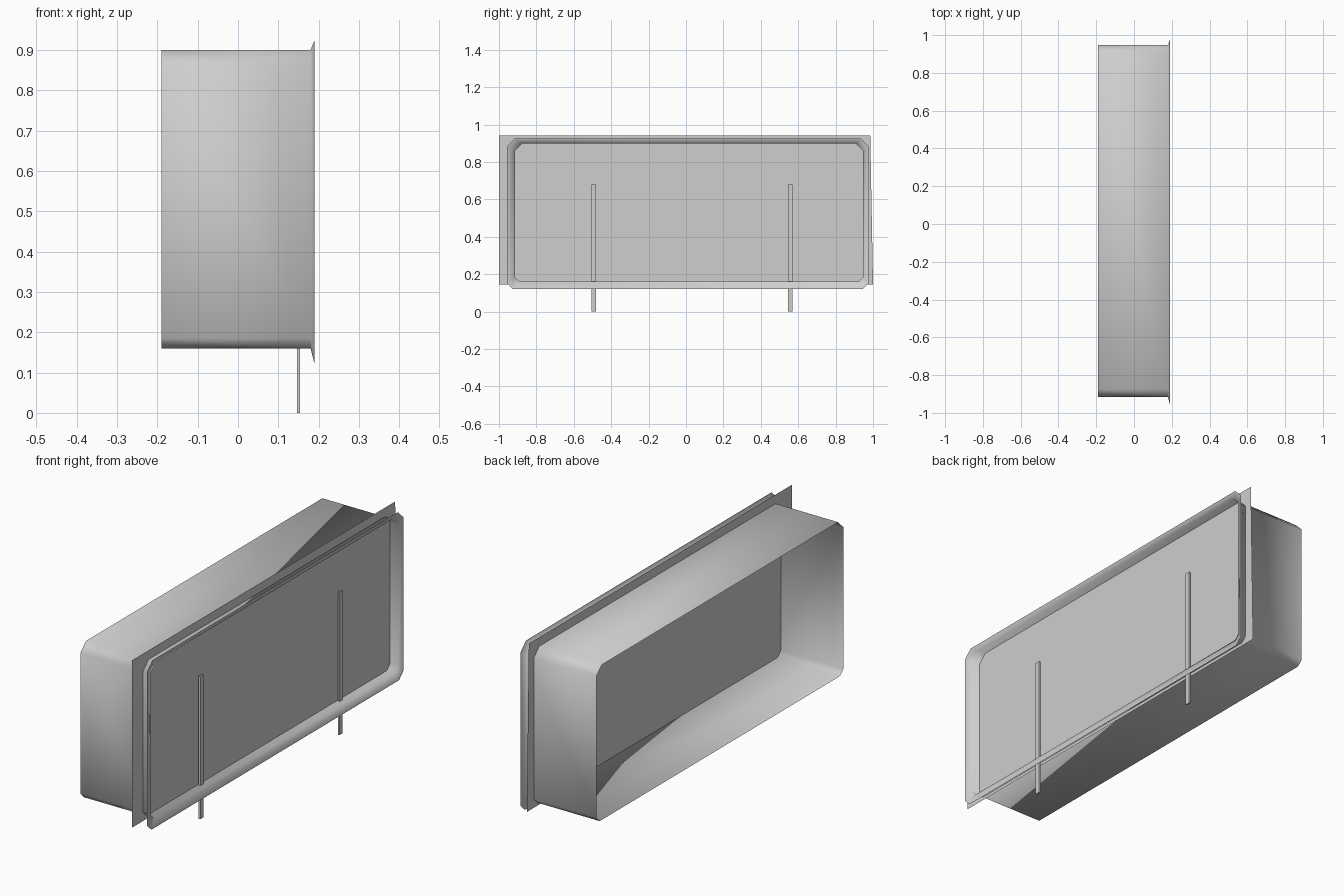
import bpy, bmesh

if "Cube" in bpy.data.objects:
    bpy.data.objects.remove(bpy.data.objects["Cube"])

grey = bpy.data.materials.new("light_grey")
grey.diffuse_color = (0.62, 0.62, 0.62, 1)
grey.use_nodes = True
grey.node_tree.nodes["Principled BSDF"].inputs["Base Color"].default_value = grey.diffuse_color


def finish(name, bm, smooth=False):
    bmesh.ops.recalc_face_normals(bm, faces=bm.faces[:])
    mesh = bpy.data.meshes.new(name)
    bm.to_mesh(mesh)
    bm.free()
    mesh.materials.append(grey)
    for p in mesh.polygons:
        p.use_smooth = smooth
    obj = bpy.data.objects.new(name, mesh)
    bpy.context.collection.objects.link(obj)
    return obj


def outline(x, y0, y1, z0, z1, low, high):
    """Rectangle in the yz plane with chamfered corners."""
    return [(x, y0 + low, z0), (x, y1 - low, z0),
            (x, y1, z0 + low), (x, y1, z1 - high),
            (x, y1 - high, z1), (x, y0 + high, z1),
            (x, y0, z1 - high), (x, y0, z0 + low)]


# Open tray walls with a flared lip at the +x end
bm = bmesh.new()
sections = [outline(-0.19, -0.915, 0.947, 0.16, 0.90, 0.025, 0.04),
            outline(0.18, -0.915, 0.947, 0.16, 0.90, 0.025, 0.04),
            outline(0.19, -0.957, 0.975, 0.12, 0.925, 0.032, 0.04)]
rings = [[bm.verts.new(p) for p in s] for s in sections]
for a, b in zip(rings, rings[1:]):
    for i in range(8):
        j = (i + 1) % 8
        bm.faces.new((a[i], a[j], b[j], b[i]))
walls = finish("tray_walls", bm, smooth=True)

# Walls are a single skin facing outward
bm = bmesh.new()
bm.from_mesh(walls.data)
bm.normal_update()
top = max(bm.faces, key=lambda f: f.calc_center_median().z * f.calc_area())
if top.normal.z < 0:
    bmesh.ops.reverse_faces(bm, faces=bm.faces[:])
bm.to_mesh(walls.data)
bm.free()

# Thin panel crossing the tray near its lip
bm = bmesh.new()
corners = [(-1.0, 0.145), (1.0, 0.145), (0.985, 0.943), (-1.0, 0.943)]
bm.faces.new([bm.verts.new((0.14, y, z)) for y, z in corners])
finish("panel", bm)

# Two slim posts standing on the ground in front of the panel
for name, y in (("left_post", -0.493), ("right_post", 0.557)):
    bm = bmesh.new()
    bmesh.ops.create_cube(bm, size=1)
    bmesh.ops.scale(bm, vec=(0.008, 0.023, 0.68), verts=bm.verts[:])
    bmesh.ops.translate(bm, vec=(0.15, y, 0.34), verts=bm.verts[:])
    finish(name, bm)
